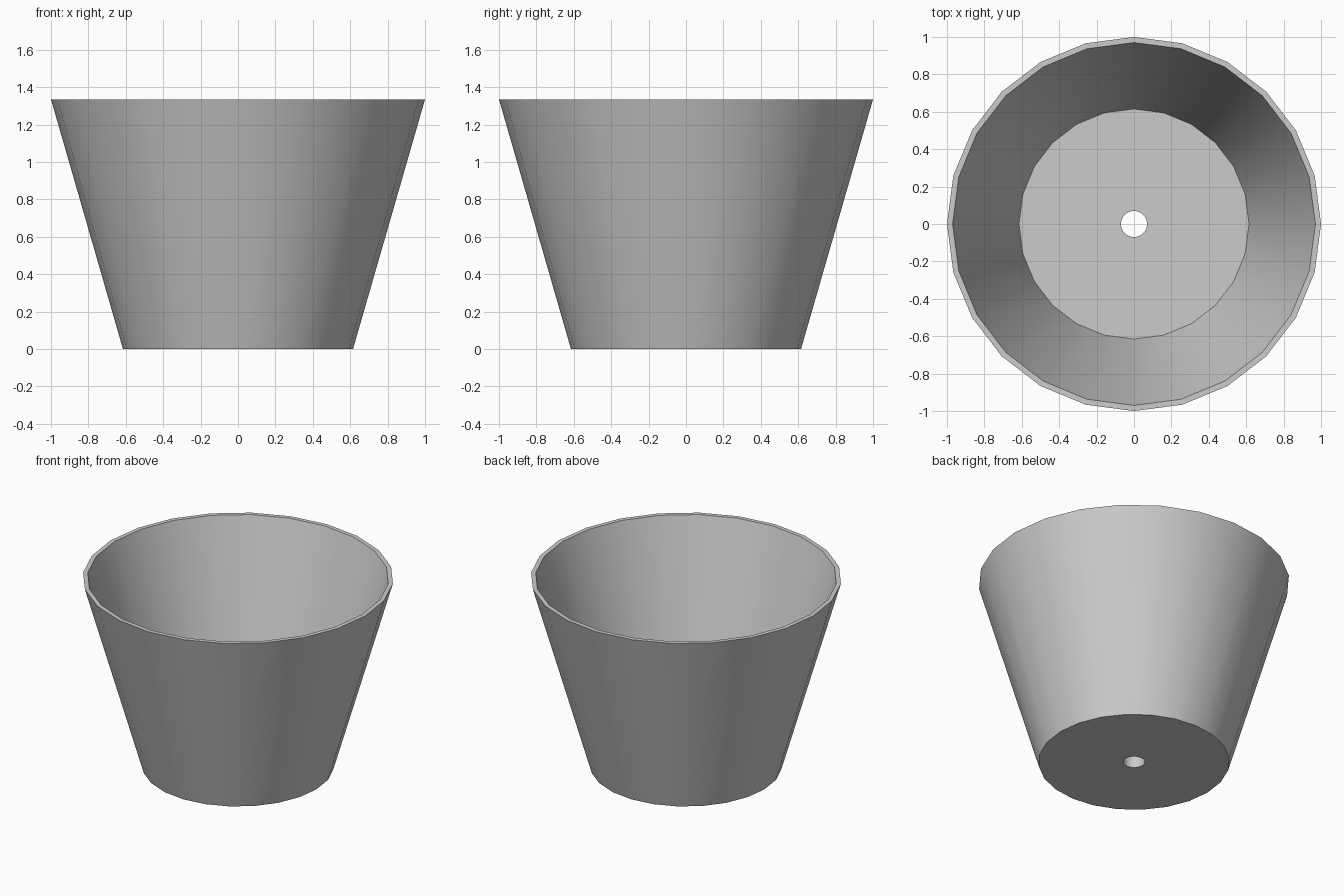
import bpy, bmesh, math

cube = bpy.data.objects.get("Cube")
if cube:
    bpy.data.objects.remove(cube, do_unlink=True)

SIDES = 24
# Closed wall section (radius, height): base, outer wall, rim, inner wall, floor, drain hole
PROFILE = [(0.07, 0), (0.615, 0), (1, 1.335), (0.97, 1.335), (0.615, 0.105), (0.07, 0.105)]

# Plain grey material
grey = bpy.data.materials.new("plain_grey")
grey.use_nodes = True
colour = (0.6, 0.6, 0.6, 1)
grey.diffuse_color = colour
grey.node_tree.nodes["Principled BSDF"].inputs["Base Color"].default_value = colour

# Turn the section around the vertical axis
bm = bmesh.new()
rings = []
for r, z in PROFILE:
    angles = [2 * math.pi * i / SIDES for i in range(SIDES)]
    rings.append([bm.verts.new((r * math.cos(a), r * math.sin(a), z)) for a in angles])
for k, lower in enumerate(rings):
    upper = rings[(k + 1) % len(rings)]
    for i in range(SIDES):
        j = (i + 1) % SIDES
        bm.faces.new((lower[i], lower[j], upper[j], upper[i]))
bmesh.ops.recalc_face_normals(bm, faces=bm.faces)

mesh = bpy.data.meshes.new("plant_pot")
bm.to_mesh(mesh)
bm.free()
mesh.materials.append(grey)
pot = bpy.data.objects.new("plant_pot", mesh)
bpy.context.collection.objects.link(pot)

# Smooth walls with crisp rim and base edges
bpy.ops.object.select_all(action="DESELECT")
pot.select_set(True)
bpy.context.view_layer.objects.active = pot
bpy.ops.object.shade_smooth_by_angle(angle=math.radians(30))
